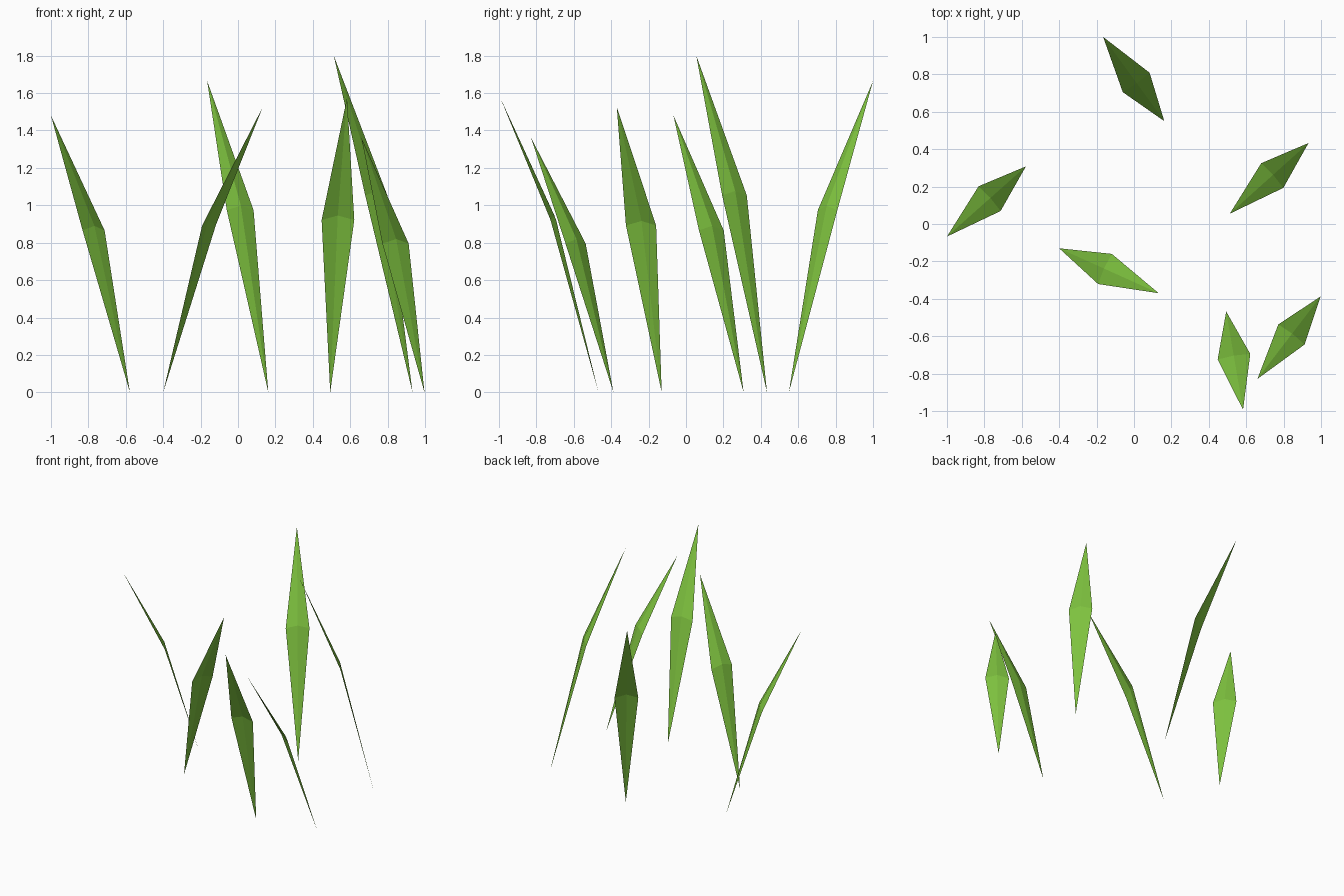
import bpy
from mathutils import Vector

if "Cube" in bpy.data.objects:
    bpy.data.objects.remove(bpy.data.objects["Cube"])

# One leaf green for every blade
green = bpy.data.materials.new("leaf_green")
green.diffuse_color = (0.22, 0.57, 0.052, 1.0)
green.use_nodes = True
green.node_tree.nodes["Principled BSDF"].inputs["Base Color"].default_value = green.diffuse_color

WIDTH = 0.177      # widest part of a blade
BEND_OUT = 0.46    # share of the lean reached at the bend
BEND_UP = 0.585    # share of the height reached at the bend


def blade(name, base, tip):
    """A pointed, slightly folded blade that bends outward part way up."""
    base, tip = Vector(base), Vector(tip)
    lean = Vector((tip.x - base.x, tip.y - base.y, 0))
    out = lean.normalized()
    side = Vector((-out.y, out.x, 0)) * WIDTH / 2
    mid = base + lean * BEND_OUT + Vector((0, 0, tip.z * BEND_UP))
    # raised midrib makes the shallow fold
    rib = mid - out * 0.006 + Vector((0, 0, 0.024))
    verts = [base, mid + side, rib, mid - side, tip]
    faces = [(0, 2, 1), (0, 3, 2), (1, 2, 4), (2, 3, 4)]
    mesh = bpy.data.meshes.new(name)
    mesh.from_pydata([tuple(v) for v in verts], [], faces)
    mesh.materials.append(green)
    mesh.update()
    obj = bpy.data.objects.new(name, mesh)
    bpy.context.collection.objects.link(obj)


# Root and tip of each blade in the tuft
blades = [
    ((-0.578, 0.308, 0), (-1.0, -0.067, 1.48)),
    ((-0.40, -0.13, 0), (0.132, -0.37, 1.525)),
    ((0.162, 0.55, 0), (-0.165, 1.0, 1.665)),
    ((0.493, -0.468, 0), (0.583, -0.993, 1.575)),
    ((0.997, -0.388, 0), (0.66, -0.828, 1.36)),
    ((0.933, 0.433, 0), (0.512, 0.055, 1.80)),
]
for i, (base, tip) in enumerate(blades, 1):
    blade(f"grass_blade_{i}", base, tip)
